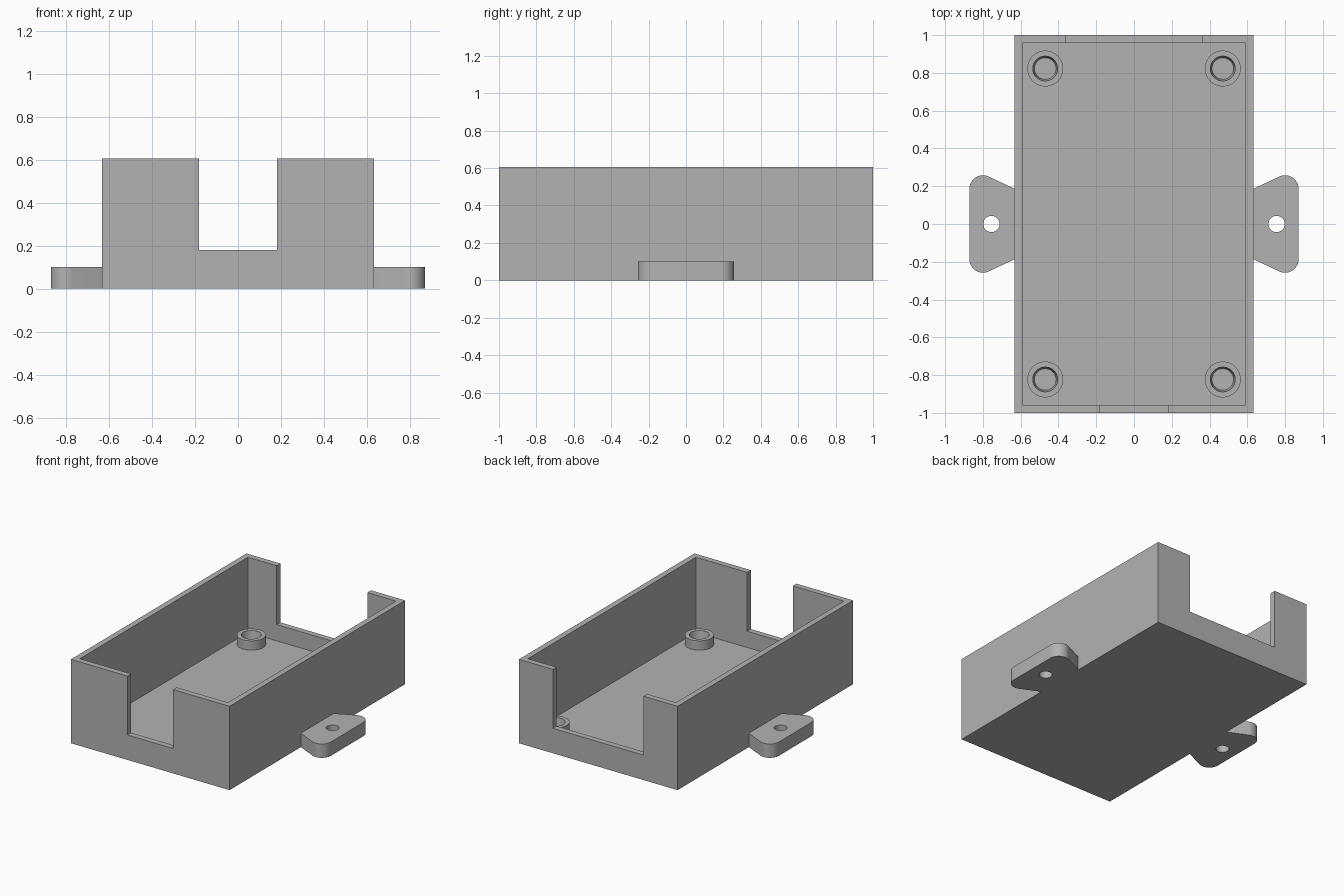
import bpy, bmesh
from math import cos, sin, pi, radians

default = bpy.data.objects.get("Cube")
if default:
    bpy.data.objects.remove(default, do_unlink=True)

# One matt grey for the whole part
grey = bpy.data.materials.new("light grey plastic")
grey.use_nodes = True
COLOUR = (0.45, 0.45, 0.45, 1)
grey.diffuse_color = COLOUR
grey.node_tree.nodes["Principled BSDF"].inputs["Base Color"].default_value = COLOUR

HALF_X, HALF_Y, HEIGHT = 0.633, 1.0, 0.605
WALL, FLOOR, SILL = 0.042, 0.063, 0.18


def make_object(name, bm):
    bmesh.ops.recalc_face_normals(bm, faces=bm.faces)
    mesh = bpy.data.meshes.new(name)
    bm.to_mesh(mesh)
    bm.free()
    mesh.materials.append(grey)
    obj = bpy.data.objects.new(name, mesh)
    bpy.context.collection.objects.link(obj)
    return obj


def prism(name, outline, z0, z1):
    bm = bmesh.new()
    face = bm.faces.new([bm.verts.new((x, y, z0)) for x, y in outline])
    top = bmesh.ops.extrude_face_region(bm, geom=[face])["geom"]
    moved = [v for v in top if isinstance(v, bmesh.types.BMVert)]
    bmesh.ops.translate(bm, verts=moved, vec=(0, 0, z1 - z0))
    return make_object(name, bm)


def block(name, x0, x1, y0, y1, z0, z1):
    return prism(name, [(x0, y0), (x1, y0), (x1, y1), (x0, y1)], z0, z1)


def arc(cx, cy, r, start, end, steps):
    angles = [radians(start + (end - start) * i / steps) for i in range(steps + 1)]
    return [(cx + r * cos(a), cy + r * sin(a)) for a in angles]


def cut(target, cutter):
    mod = target.modifiers.new("cut", 'BOOLEAN')
    mod.operation, mod.solver, mod.object = 'DIFFERENCE', 'EXACT', cutter
    bpy.context.view_layer.objects.active = target
    bpy.ops.object.modifier_apply(modifier=mod.name)
    bpy.data.objects.remove(cutter, do_unlink=True)


def smooth(obj):
    bpy.ops.object.select_all(action='DESELECT')
    obj.select_set(True)
    bpy.context.view_layer.objects.active = obj
    bpy.ops.object.shade_smooth_by_angle(angle=radians(30))


# Open tray with a cable slot in each end wall
tray = block("tray", -HALF_X, HALF_X, -HALF_Y, HALF_Y, 0, HEIGHT)
ix, iy = HALF_X - WALL, HALF_Y - WALL
cut(tray, block("cavity", -ix, ix, -iy, iy, FLOOR, 1))
cut(tray, block("front_slot", -0.182, 0.182, -1.2, -0.8, SILL, 1))
cut(tray, block("back_slot", -0.362, 0.362, 0.8, 1.2, SILL, 1))

# Flared mounting ears with a screw hole, one on each side
for side, label in ((1, "left"), (-1, "right")):
    upper = [(HALF_X, 0.187)] + arc(0.8, 0.187, 0.071, 115, 0, 12)
    outline = upper + [(x, -y) for x, y in reversed(upper)]
    ear = prism(label + "_ear", [(side * x, y) for x, y in outline], 0, 0.1)
    cut(ear, prism("hole", arc(side * 0.755, 0, 0.043, 0, 352.5, 47), -0.1, 0.2))
    smooth(ear)

# Hollow standoffs with a slightly tapered bore, one in each corner
RIM = 0.13
PROFILE = [(0.095, FLOOR), (0.095, RIM), (0.066, RIM), (0.057, FLOOR + 0.002)]
for sx, xname in ((1, "left"), (-1, "right")):
    for sy, yname in ((-1, "front"), (1, "back")):
        bm = bmesh.new()
        rings = [[bm.verts.new((x, y, z)) for x, y in
                  arc(sx * 0.47, sy * 0.823, r, 0, 352.5, 47)] for r, z in PROFILE]
        for low, high in zip(rings, rings[1:]):
            for i in range(len(low)):
                bm.faces.new((low[i - 1], low[i], high[i], high[i - 1]))
        bm.faces.new(rings[-1])
        bm.faces.new(rings[0])
        smooth(make_object(f"{yname}_{xname}_standoff", bm))
